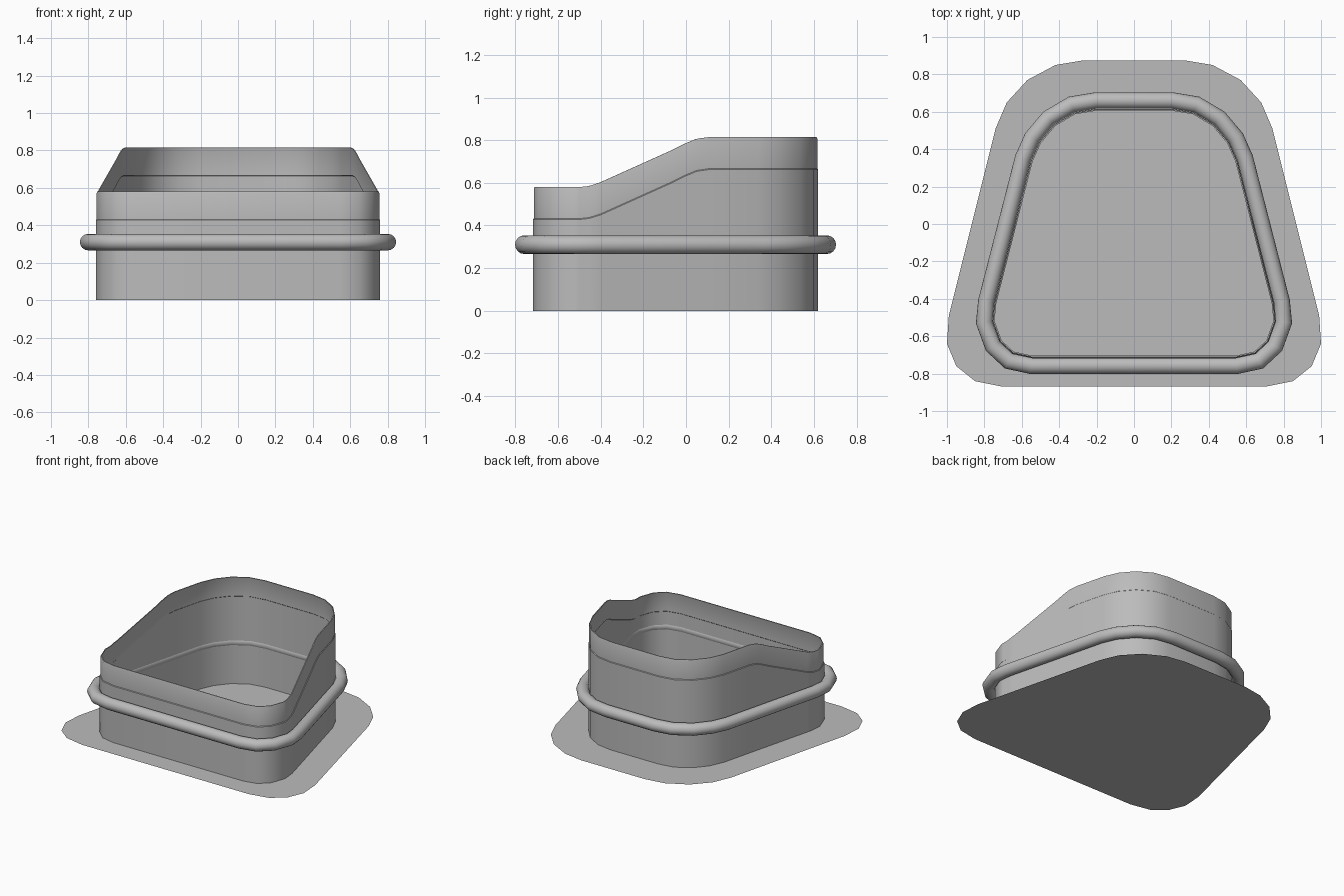
import bpy, bmesh, math
from mathutils import Vector

cube = bpy.data.objects.get("Cube")
if cube:
    bpy.data.objects.remove(cube, do_unlink=True)

grey = bpy.data.materials.new("plain grey")
grey.use_nodes = True
grey.diffuse_color = (0.5, 0.5, 0.5, 1)
grey.node_tree.nodes["Principled BSDF"].inputs["Base Color"].default_value = (0.5, 0.5, 0.5, 1)

# Half outlines on the +x side, from back to front
WALL = [(0.2, 0.62), (0.32, 0.6), (0.43, 0.535), (0.51, 0.44), (0.555, 0.34),
        (0.75, -0.42), (0.76, -0.52), (0.72, -0.63), (0.65, -0.695), (0.545, -0.718)]
FLANGE = [(0.27, 0.875), (0.42, 0.85), (0.57, 0.77), (0.68, 0.65), (0.74, 0.51),
          (0.99, -0.49), (1.0, -0.64), (0.95, -0.76), (0.85, -0.84), (0.7, -0.87)]
# Rim height against depth
RIM = [(-0.5, 0.58), (-0.455, 0.585), (-0.4, 0.602), (-0.06, 0.755),
       (0.0, 0.785), (0.05, 0.806), (0.11, 0.815)]


def mirrored(half):
    """Close a half outline across x = 0, running clockwise from the back."""
    return [Vector(p) for p in half] + [Vector((-x, y)) for x, y in reversed(half)]


def offset(loop, d):
    """Move a closed clockwise outline outwards by d with mitred corners."""
    out = []
    for i, p in enumerate(loop):
        a = (p - loop[i - 1]).normalized()
        b = (loop[(i + 1) % len(loop)] - p).normalized()
        na, nb = Vector((-a.y, a.x)), Vector((-b.y, b.x))
        out.append(p + (na + nb) * (d / (1 + na.dot(nb))))
    return out


def rim_height(y):
    if y <= RIM[0][0]:
        return RIM[0][1]
    for (y0, z0), (y1, z1) in zip(RIM, RIM[1:]):
        if y <= y1:
            return z0 + (z1 - z0) * (y - y0) / (y1 - y0)
    return RIM[-1][1]


def loft(name, rings, closed=False, cap=False):
    """Skin a list of closed rings into one object."""
    bm = bmesh.new()
    rows = [[bm.verts.new(co) for co in ring] for ring in rings]
    if cap:
        bm.faces.new(reversed(rows[0]))
    pairs = list(zip(rows, rows[1:]))
    if closed:
        pairs.append((rows[-1], rows[0]))
    for lo, hi in pairs:
        n = len(lo)
        for i in range(n):
            j = (i + 1) % n
            bm.faces.new((lo[j], lo[i], hi[i], hi[j]))
    bm.normal_update()
    mesh = bpy.data.meshes.new(name)
    bm.to_mesh(mesh)
    bm.free()
    mesh.materials.append(grey)
    obj = bpy.data.objects.new(name, mesh)
    bpy.context.collection.objects.link(obj)
    bpy.ops.object.select_all(action='DESELECT')
    obj.select_set(True)
    bpy.context.view_layer.objects.active = obj
    bpy.ops.object.shade_smooth_by_angle(angle=math.radians(35))
    return obj


# Flat base flange
loft("base_flange", [[(p.x, p.y, 0) for p in mirrored(FLANGE)]], cap=True)

# Wall outline with extra points where the sloping rim bends
half = []
for (x0, y0), (x1, y1) in zip(WALL, WALL[1:] + [WALL[-1]]):
    half.append((x0, y0))
    for y, _ in reversed(RIM):
        if y1 + 0.01 < y < y0 - 0.01:
            half.append((x0 + (x1 - x0) * (y - y0) / (y1 - y0), y))
outline = mirrored(half)


def wall_ring(inset, drop):
    return [(q.x, q.y, rim_height(p.y) - drop)
            for p, q in zip(outline, offset(outline, -inset))]


# Thin wall: straight skirt, slightly recessed upper band, rim turned inwards
skirt_foot = [(p.x, p.y, 0) for p in outline]
loft("wall", [skirt_foot, wall_ring(0, 0.152), wall_ring(0.004, 0.148),
              wall_ring(0.004, 0.008), wall_ring(0.007, 0), wall_ring(0.014, 0)])

# Round bead around the wall
base = mirrored(WALL)
SIDES, RADIUS = 16, 0.044
bead = []
for k in range(SIDES):
    a = math.tau * k / SIDES
    bead.append([(p.x, p.y, 0.31 + RADIUS * math.sin(a))
                 for p in offset(base, 0.04 + RADIUS * math.cos(a))])
loft("bead", bead, closed=True)
